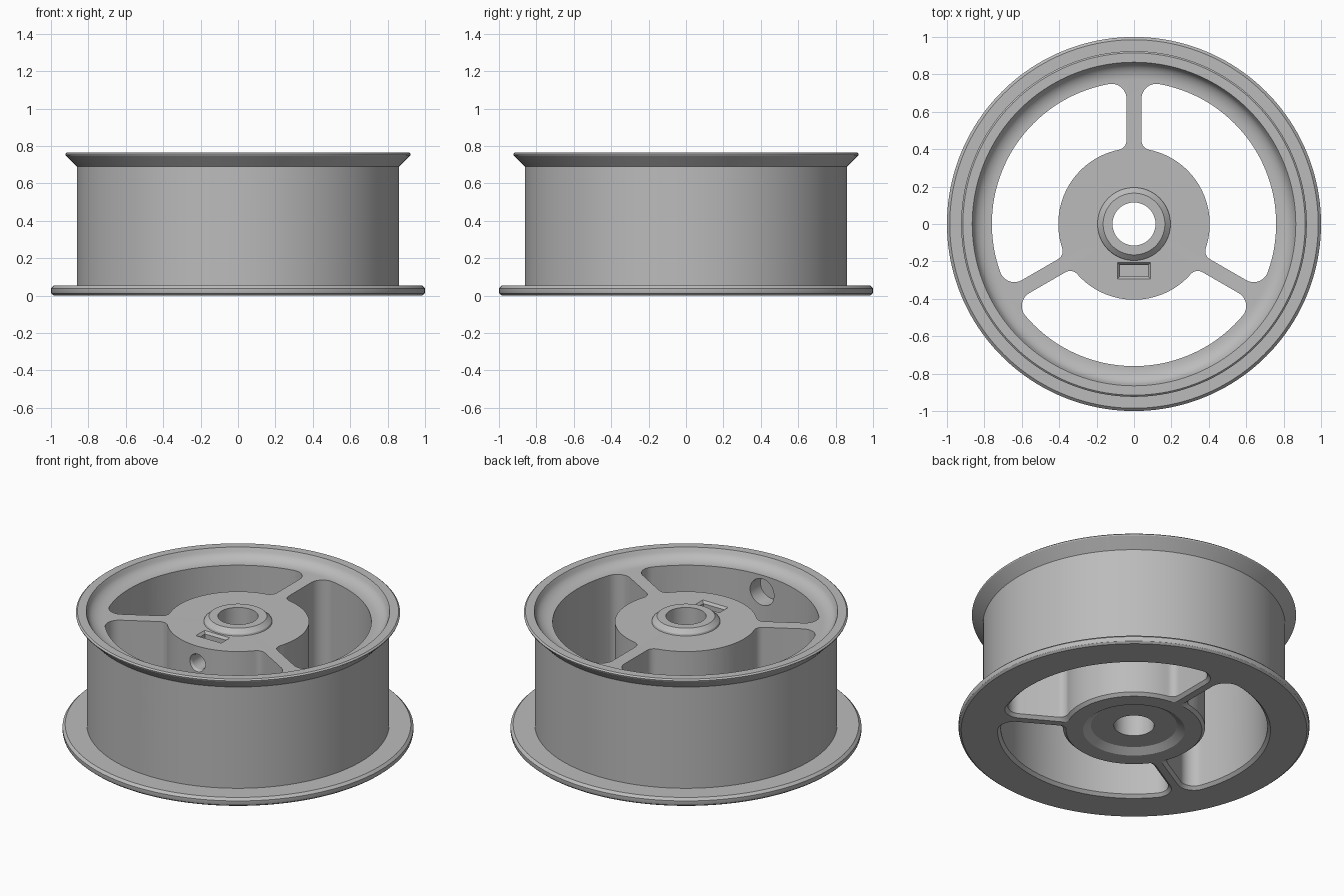
import bpy
import bmesh
from math import pi, cos, sin, radians, sqrt, atan2
from mathutils import Matrix

cube = bpy.data.objects.get("Cube")
if cube:
    bpy.data.objects.remove(cube)

grey = bpy.data.materials.new("cast grey")
grey.use_nodes = True
colour = (0.5, 0.5, 0.5, 1)
grey.diffuse_color = colour
grey.node_tree.nodes["Principled BSDF"].inputs["Base Color"].default_value = colour


def make_object(name, bm):
    bmesh.ops.recalc_face_normals(bm, faces=bm.faces)
    mesh = bpy.data.meshes.new(name)
    bm.to_mesh(mesh)
    bm.free()
    mesh.materials.append(grey)
    obj = bpy.data.objects.new(name, mesh)
    bpy.context.collection.objects.link(obj)
    return obj


def loft(rings, closed=False):
    """Bridge equal rings of points; cap the ends unless closed."""
    bm = bmesh.new()
    loops = [[bm.verts.new(p) for p in ring] for ring in rings]
    n = len(loops[0])
    pairs = list(zip(loops, loops[1:]))
    if closed:
        pairs.append((loops[-1], loops[0]))
    else:
        bm.faces.new(loops[0])
        bm.faces.new(loops[-1])
    for a, b in pairs:
        for i in range(n):
            j = (i + 1) % n
            bm.faces.new((a[i], a[j], b[j], b[i]))
    return bm


def circle(r, z, n):
    return [(r * cos(2 * pi * i / n), r * sin(2 * pi * i / n), z) for i in range(n)]


def arc(centre, r, start, end, n):
    return [centre + r * complex(cos(t), sin(t))
            for t in (start + (end - start) * i / n for i in range(n))]


def window_outline(grow):
    """Rounded opening between two spokes, widened by grow."""
    hub, rim, half = 0.405 - grow, 0.76 + grow, 0.04 - grow
    f, g = 0.05 - grow, 0.08 + grow
    c1 = complex(sqrt((hub + f) ** 2 - (half + f) ** 2), half + f)
    c2 = complex(sqrt((rim - g) ** 2 - (half + g) ** 2), half + g)
    a1, a2 = atan2(c1.imag, c1.real), atan2(c2.imag, c2.real)
    mid = pi / 3
    side = arc(0, hub, mid, a1, 14)
    side += arc(c1, f, a1 + pi, 1.5 * pi, 8)
    side += [complex(c1.real, half)]
    side += arc(c2, g, -pi / 2, a2, 12)
    side += arc(0, rim, a2, mid, 20)
    side += [rim * complex(cos(mid), sin(mid))]
    turn = complex(cos(2 * mid), sin(2 * mid))
    return side + [p.conjugate() * turn for p in reversed(side[1:-1])]


def cut(target, cutter):
    cutter.hide_render = True
    mod = target.modifiers.new("cut", "BOOLEAN")
    mod.operation = "DIFFERENCE"
    mod.solver = "EXACT"
    mod.object = cutter
    bpy.context.view_layer.objects.active = target
    bpy.ops.object.modifier_apply(modifier=mod.name)
    bpy.data.objects.remove(cutter)


# Turned wheel body: underside, flange, barrel, flared lip, hollow, collar, bore
profile = [(0.115, 0.03), (0.245, 0.03), (0.29, 0), (0.985, 0), (0.997, 0.01),
           (1, 0.02), (1, 0.038), (0.985, 0.053), (0.862, 0.053), (0.862, 0.69),
           (0.922, 0.75), (0.924, 0.757), (0.915, 0.765), (0.865, 0.765)]
profile += [(0.77 + 0.09 * cos(t), 0.765 - 0.065 * sin(t))
            for t in (pi / 2 * i / 8 for i in range(1, 9))]
profile += [(0.195, 0.7), (0.192, 0.71), (0.165, 0.735), (0.115, 0.735)]
wheel = make_object("wheel", loft([circle(r, z, 160) for r, z in profile], closed=True))

# Three windows leave the spokes and hub; their lower edges are chamfered
for k in range(3):
    turn = radians(90 + 120 * k)
    spin = complex(cos(turn), sin(turn))
    rings = []
    for z, grow in ((-0.02, 0.018), (0, 0.018), (0.018, 0), (0.9, 0)):
        points = [p * spin for p in window_outline(grow)]
        rings.append([(p.real, p.imag, z) for p in points])
    cut(wheel, make_object("window_cutter", loft(rings)))

# Radial access hole in the barrel and narrower screw hole in the hub
to_front = Matrix.Translation((0, 0, 0.595)) @ Matrix.Rotation(pi / 2, 4, "X")
for steps in (((0.083, 0.65), (0.083, 1.1)),
              ((0.047, 0.05), (0.047, 0.388), (0.058, 0.41), (0.058, 0.5))):
    bm = loft([circle(r, d, 40) for r, d in steps])
    bm.transform(to_front)
    cut(wheel, make_object("hole_cutter", bm))

# Chamfered nut pocket in the hub top
rings = []
for z, grow in ((0.5, 0), (0.685, 0), (0.7, 0.012), (0.8, 0.012)):
    x, y = 0.076 + grow, 0.031 + grow
    rings.append([(sx * x, sy * y - 0.25, z)
                  for sx, sy in ((-1, -1), (1, -1), (1, 1), (-1, 1))])
cut(wheel, make_object("pocket_cutter", loft(rings)))

# Smooth shading with crisp edges
bpy.ops.object.select_all(action="DESELECT")
wheel.select_set(True)
bpy.context.view_layer.objects.active = wheel
bpy.ops.object.shade_smooth_by_angle(angle=radians(25))
